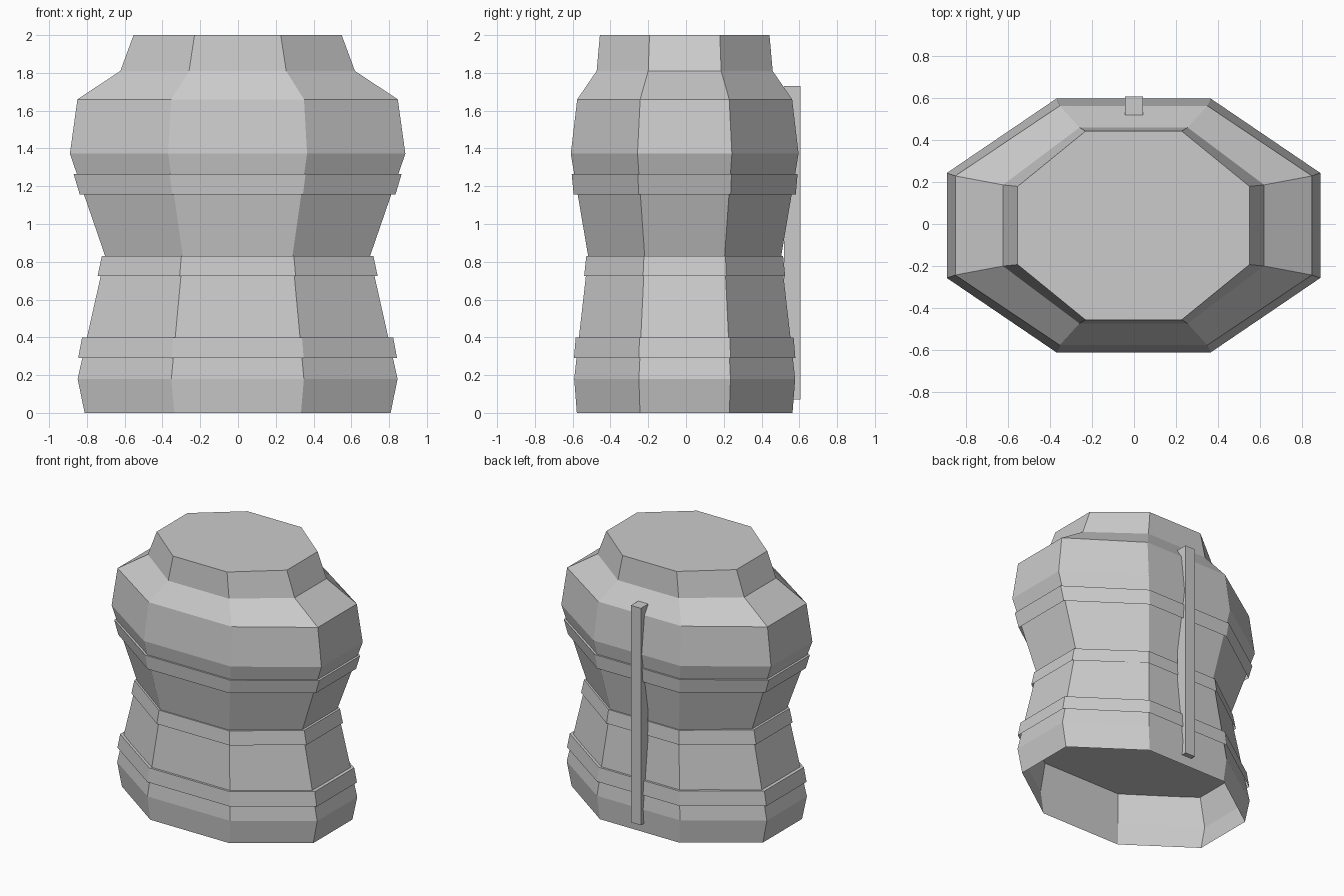
import bpy, bmesh, math

if "Cube" in bpy.data.objects:
    bpy.data.objects.remove(bpy.data.objects["Cube"])

T = math.tan(math.pi / 8)   # corner ratio of a regular octagon
CENTRE_X, CENTRE_Y = -0.002, -0.007


def octagon_loft(name, rings):
    """Stack octagons given as (z, half width, half depth); top closed, bottom open."""
    bm = bmesh.new()
    unit = [(1, -T), (1, T), (T, 1), (-T, 1), (-1, T), (-1, -T), (-T, -1), (T, -1)]
    loops = [[bm.verts.new((CENTRE_X + u * w, CENTRE_Y + v * d, z)) for u, v in unit]
             for z, w, d in rings]
    for low, high in zip(loops, loops[1:]):
        for i in range(8):
            j = (i + 1) % 8
            bm.faces.new((low[i], low[j], high[j], high[i]))
    bm.faces.new(loops[-1])
    mesh = bpy.data.meshes.new(name)
    bm.to_mesh(mesh)
    bm.free()
    obj = bpy.data.objects.new(name, mesh)
    bpy.context.collection.objects.link(obj)
    return obj


# Main hollow body: foot, waist, chest, shoulder and neck
octagon_loft("body", [
    (0.0, 0.81, 0.571), (0.18, 0.847, 0.585), (0.83, 0.701, 0.511),
    (1.372, 0.888, 0.603), (1.66, 0.848, 0.569), (1.81, 0.621, 0.466),
    (2.0, 0.551, 0.449)])

# Raised bands around the body
octagon_loft("lower_band", [(0.29, 0.844, 0.586), (0.398, 0.824, 0.577)])
octagon_loft("middle_band", [(0.726, 0.741, 0.532), (0.83, 0.719, 0.521)])
octagon_loft("upper_band", [(1.157, 0.836, 0.588), (1.264, 0.868, 0.598)])

# Upright bar on the back
bpy.ops.mesh.primitive_cube_add(size=1, location=(0, 0.562, 0.90))
bar = bpy.context.object
bar.name = "back_bar"
bar.scale = (0.084, 0.088, 1.66)
